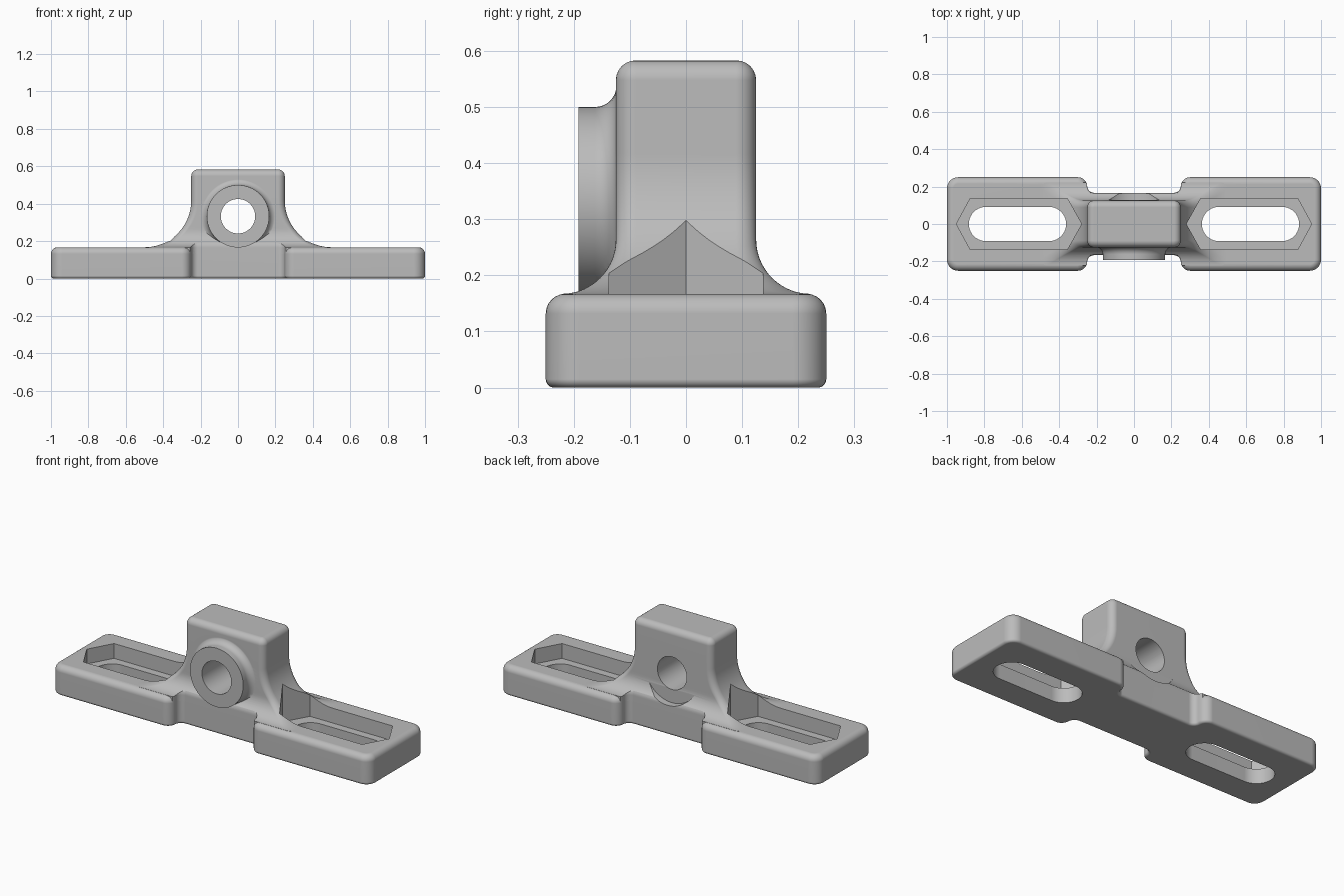
import bpy, bmesh
from math import sin, cos, pi, sqrt, radians

if "Cube" in bpy.data.objects:
    bpy.data.objects.remove(bpy.data.objects["Cube"], do_unlink=True)

grey = bpy.data.materials.new("plain grey")
grey.use_nodes = True
grey.diffuse_color = (0.5, 0.5, 0.5, 1)
grey.node_tree.nodes["Principled BSDF"].inputs["Base Color"].default_value = (0.5, 0.5, 0.5, 1)

PLATE_TOP, TOWER_TOP, BORE_Z = 0.167, 0.583, 0.333


def arc(cx, cy, r, start, end, steps=8):
    angles = [radians(start + (end - start) * k / steps) for k in range(steps + 1)]
    return [(cx + r * cos(a), cy + r * sin(a)) for a in angles]


def mirrored(quarter):
    """Complete a first-quadrant outline to all four quadrants."""
    half = quarter + [(-x, y) for x, y in reversed(quarter)]
    return half + [(-x, -y) for x, y in half]


def at_height(outline, z):
    return [(x, y, z) for x, y in outline]


def loft(name, rings):
    """Closed solid skinned through rings with equal point counts."""
    bm = bmesh.new()
    loops = [[bm.verts.new(p) for p in ring] for ring in rings]
    n = len(loops[0])
    for low, high in zip(loops, loops[1:]):
        for k in range(n):
            j = (k + 1) % n
            bm.faces.new((low[k], low[j], high[j], high[k]))
    bm.faces.new(list(reversed(loops[0])))
    bm.faces.new(loops[-1])
    bmesh.ops.recalc_face_normals(bm, faces=bm.faces)
    mesh = bpy.data.meshes.new(name)
    bm.to_mesh(mesh)
    bm.free()
    mesh.materials.append(grey)
    obj = bpy.data.objects.new(name, mesh)
    bpy.context.collection.objects.link(obj)
    return obj


def turned(name, profile, steps=64):
    """Solid turned about the bore axis from (radius, y) pairs."""
    return loft(name, [[(x, y, BORE_Z + z) for x, z in arc(0, 0, r, 0, 360, steps)[:-1]]
                       for r, y in profile])


def combine(target, tool, operation):
    tool.hide_render = True
    mod = target.modifiers.new(operation, 'BOOLEAN')
    mod.operation, mod.solver, mod.object = operation, 'EXACT', tool
    bpy.context.view_layer.objects.active = target
    bpy.ops.object.modifier_apply(modifier=mod.name)
    bpy.data.objects.remove(tool, do_unlink=True)


def base_outline(inset):
    return mirrored(arc(0.94, 0.19, 0.06 - inset, 0, 90)
                    + arc(0.30, 0.20, 0.05 - inset, 90, 180)
                    + arc(0.215, 0.202, 0.035 + inset, 0, -90))


def round_profile(r, z, top, steps=6):
    """(inset, z) pairs of a rounded rim ending at height z."""
    turns = [pi / 2 * k / steps for k in range(steps + 1)]
    if top:
        return [(r * (1 - cos(t)), z - r + r * sin(t)) for t in turns]
    return [(r * (1 - sin(t)), z + r - r * cos(t)) for t in turns]


# Base: two wide feet joined by a narrow waist
rim = round_profile(0.015, 0, False) + round_profile(0.035, PLATE_TOP, True)
bracket = loft("mounting_bracket", [at_height(base_outline(i), z) for i, z in rim])


# Tower: flares into the base with a wide fillet at the ends, a tight one at the sides
def flare(radius, z):
    drop = max(0, PLATE_TOP + radius - z)
    return radius - sqrt(max(0, radius ** 2 - drop ** 2))


def tower_ring(z, inset=0, lower=None):
    hx = 0.25 + flare(0.25, z) - inset
    hy = 0.125 + flare(0.097, z) - inset
    r = 0.036 - inset
    return at_height(mirrored(arc(hx - r, hy - r, r, 0, 90)), z if lower is None else lower)


rings = [tower_ring(PLATE_TOP, lower=0.1)]
rings += [tower_ring(PLATE_TOP + 0.25 * (k / 24) ** 2) for k in range(25)]
rings += [tower_ring(z, i) for i, z in round_profile(0.035, TOWER_TOP, True)]
tower = loft("tower", rings)

# Trim the flare to the waist, with a softened edge
trim = [(0.0004, 0.05), (0.0004, 0.165), (0.001, 0.173), (0.003, 0.181), (0.006, 0.188),
        (0.010, 0.195), (0.03, 0.228), (0.03, 0.7)]
combine(tower, loft("trim", [at_height(base_outline(i), z) for i, z in trim]), 'INTERSECT')
combine(bracket, tower, 'UNION')

# Relief behind the bore, and the boss in front with a filleted root
combine(bracket, turned("relief", [(0.167, 0.127), (0.167, 0.4)]), 'DIFFERENCE')
root = [(0.167 + 0.038 * (1 - cos(t)), -0.162 + 0.038 * sin(t))
        for t in [pi / 2 * k / 8 for k in range(9)]]
combine(bracket, turned("boss", [(0.167, -0.192)] + root + [(0.2, -0.08)]), 'UNION')
combine(bracket, turned("bore", [(0.092, -0.5), (0.092, 0.5)]), 'DIFFERENCE')

# Each foot: six-sided pocket with a through slot
for side in (-1, 1):
    hexagon = [(0.28, 0), (0.357, 0.137), (0.875, 0.137), (0.95, 0),
               (0.875, -0.137), (0.357, -0.137)]
    slot = arc(0.791, 0, 0.092, -90, 90, 20) + arc(0.455, 0, 0.092, 90, 270, 20)
    for name, shape, low in (("pocket", hexagon, 0.083), ("slot", slot, -0.1)):
        shape = [(side * x, y) for x, y in shape]
        combine(bracket, loft(name, [at_height(shape, low), at_height(shape, 0.7)]), 'DIFFERENCE')

# Smooth the rounded faces, keep the machined edges sharp
bpy.ops.object.select_all(action='DESELECT')
bracket.select_set(True)
bpy.context.view_layer.objects.active = bracket
bpy.ops.object.shade_smooth_by_angle(angle=radians(32))
weighted = bracket.modifiers.new("even_shading", 'WEIGHTED_NORMAL')
weighted.keep_sharp = True
